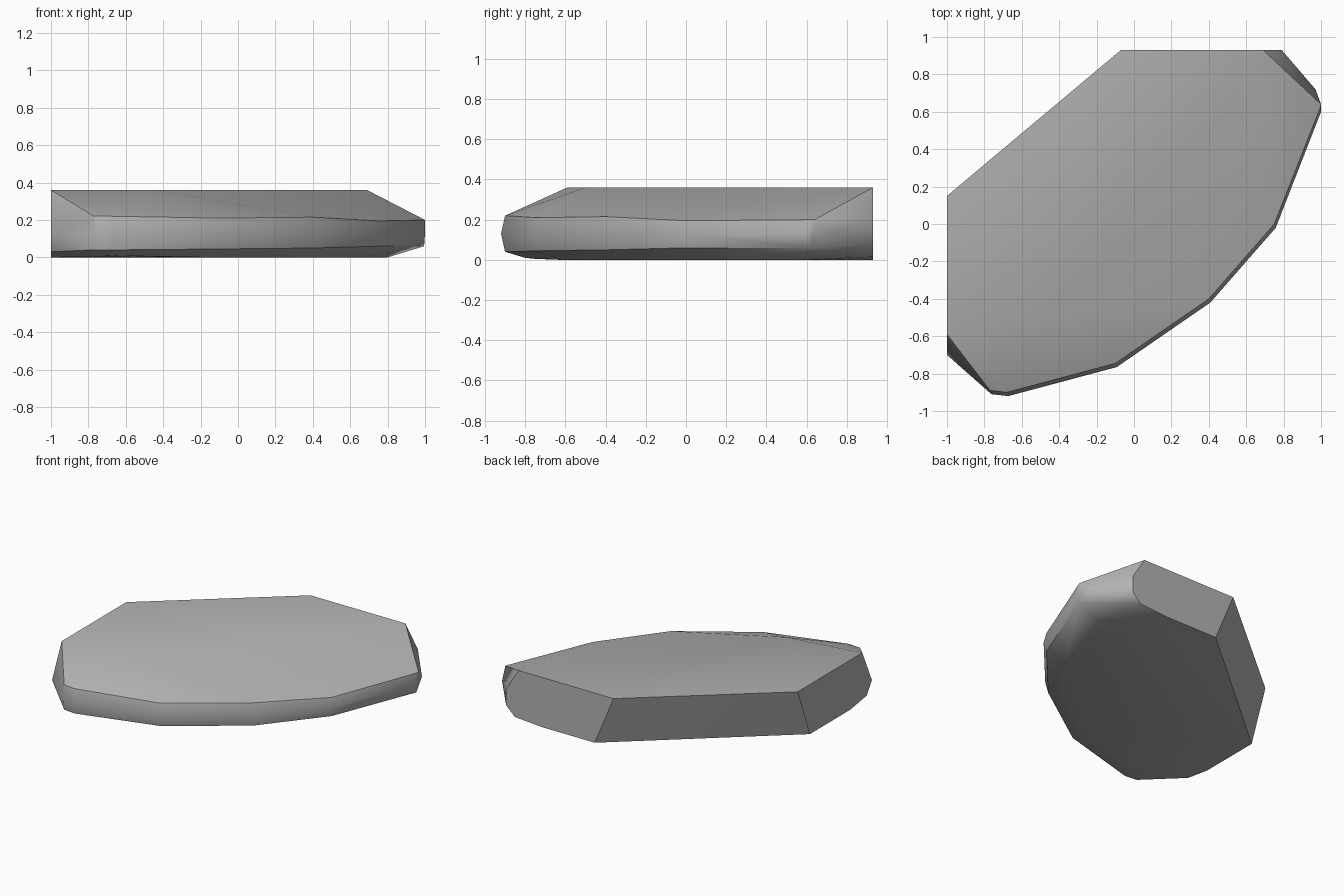
import bpy
import bmesh
import math

cube = bpy.data.objects.get("Cube")
if cube:
    bpy.data.objects.remove(cube, do_unlink=True)

# Stone colour
stone = bpy.data.materials.new("grey stone")
stone.use_nodes = True
GREY = (0.45, 0.45, 0.45, 1)
stone.diffuse_color = GREY
stone.node_tree.nodes["Principled BSDF"].inputs["Base Color"].default_value = GREY

# Flat top plateau, broken off along the back and right
TOP = 0.36
plateau = [(x, y, TOP) for x, y in
           [(-1, -.59), (-1, .15), (-.07, .93), (.69, .93), (-.45, -.5)]]

# Worn front edge: plan position and the heights of its upper and lower rims
edge = [(-.77, -.89, .22, .04), (-.68, -.9, .22, .04), (-.1, -.745, .21, .045),
        (.4, -.4, .215, .05), (.75, 0, .195, .06), (.995, .62, .2, .06)]
rims = []
for x, y, high, low in edge:
    rims += [(x, y, high), (x, y, low)]
    # belly of the edge bulges slightly outwards
    rims.append((min(x + .008, 1), y - .02, (high + low) / 2))

# Broken corners at both ends of the edge
corners = [(-1, -.7, .12), (-1, -.64, .03), (-1, -.45, 0),
           (.97, .72, .13), (1, .64, .2), (.79, .93, .2),
           (.79, .93, .08), (.72, .93, .015)]

# Underside, its diagonal side leaning inwards
underside = [(-1, .01, 0), (.08, .93, 0), (.5, .93, 0), (.8, .6, 0),
             (.63, .05, 0), (.33, -.31, 0), (-.12, -.62, 0),
             (-.66, -.8, .01), (-.75, -.75, .005)]

# Wrap the points into one chipped slab
bm = bmesh.new()
for p in plateau + rims + corners + underside:
    bm.verts.new(p)
hull = bmesh.ops.convex_hull(bm, input=bm.verts)
unused = {v for v in hull["geom_interior"] + hull["geom_unused"]
          if isinstance(v, bmesh.types.BMVert)}
bmesh.ops.delete(bm, geom=list(unused), context="VERTS")
bmesh.ops.dissolve_limit(bm, angle_limit=math.radians(.5),
                         verts=bm.verts, edges=bm.edges)
bmesh.ops.recalc_face_normals(bm, faces=bm.faces)

mesh = bpy.data.meshes.new("stone_slab")
bm.to_mesh(mesh)
bm.free()
mesh.materials.append(stone)
slab = bpy.data.objects.new("stone_slab", mesh)
bpy.context.collection.objects.link(slab)

# Soft wear with crisp breaks
bpy.ops.object.select_all(action="DESELECT")
slab.select_set(True)
bpy.context.view_layer.objects.active = slab
bpy.ops.object.shade_smooth_by_angle(angle=math.radians(35))
